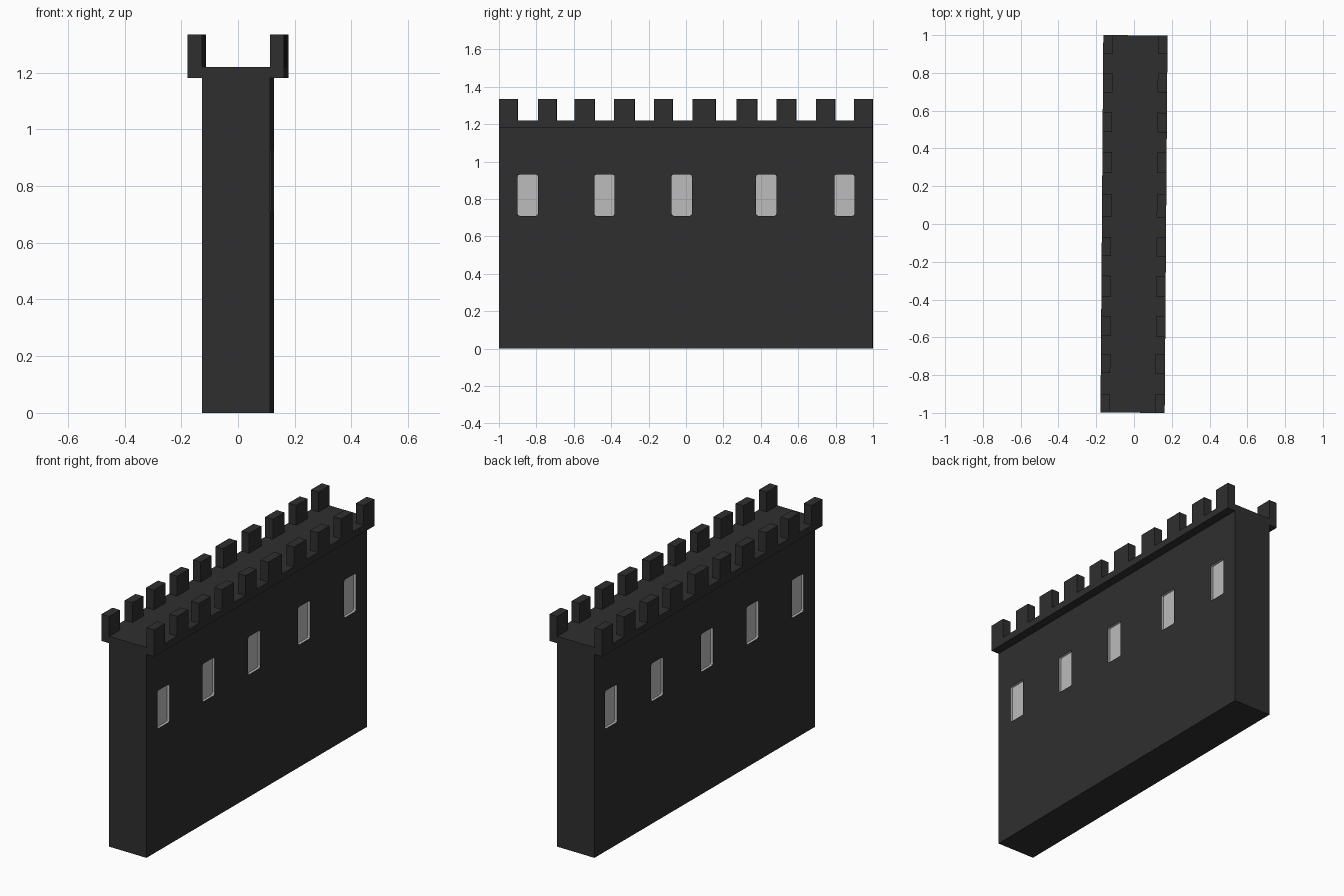
import bpy, bmesh
from mathutils import Matrix, Vector

if "Cube" in bpy.data.objects:
    bpy.data.objects.remove(bpy.data.objects["Cube"])

SKEW = Matrix.Rotation(-0.0075, 4, 'Z')   # the whole wall is turned very slightly


def material(name, rgb):
    m = bpy.data.materials.new(name)
    m.diffuse_color = (*rgb, 1)
    m.use_nodes = True
    m.node_tree.nodes["Principled BSDF"].inputs["Base Color"].default_value = m.diffuse_color
    return m


stone = material("dark stone", (0.028, 0.028, 0.028))
pane = material("pale window", (0.50, 0.50, 0.50))


def add_box(bm, lo, hi, round_x=0.0):
    """Box from corner lo to corner hi; round_x rounds the edges along x."""
    lo, hi = Vector(lo), Vector(hi)
    mat = Matrix.Translation((lo + hi) / 2) @ Matrix.Diagonal((*(hi - lo), 1))
    verts = bmesh.ops.create_cube(bm, size=1, matrix=mat)["verts"]
    if round_x:
        edges = {e for v in verts for e in v.link_edges
                 if abs(e.verts[0].co.x - e.verts[1].co.x) > 1e-5}
        bmesh.ops.bevel(bm, geom=list(edges), offset=round_x, segments=2,
                        profile=0.5, affect='EDGES')


def make(name, boxes, round_x=0.0, index=0):
    bm = bmesh.new()
    for lo, hi in boxes:
        add_box(bm, lo, hi, round_x)
    for f in bm.faces:
        f.material_index = index
    bmesh.ops.transform(bm, matrix=SKEW, verts=bm.verts)
    bmesh.ops.recalc_face_normals(bm, faces=bm.faces)
    me = bpy.data.meshes.new(name)
    bm.to_mesh(me)
    bm.free()
    me.materials.append(stone)
    me.materials.append(pane)
    ob = bpy.data.objects.new(name, me)
    bpy.context.collection.objects.link(ob)
    return ob


L = 0.999            # half length
W, P = 0.12, 0.17    # half thickness of the wall and of the parapet
Z_LEDGE, Z_WALK, Z_TOP = 1.18, 1.22, 1.335

# Main wall
wall = make("wall", [((-W, -L, 0), (W, L, Z_LEDGE))])

# Shallow window recesses on both long sides
window_y = [-0.845, -0.435, -0.022, 0.43, 0.848]
DEPTH, HALF = 0.015, 0.054
recesses = []
for y in window_y:
    for x0, x1 in ((W - DEPTH, W + 0.05), (-W - 0.05, -W + DEPTH)):
        recesses.append(((x0, y - HALF, 0.71), (x1, y + HALF, 0.93)))
cutter = make("window_cutter", recesses, 0.01, 1)
cutter.hide_render = True
mod = wall.modifiers.new("windows", 'BOOLEAN')
mod.operation = 'DIFFERENCE'
mod.solver = 'EXACT'
mod.object = cutter
deps = bpy.context.evaluated_depsgraph_get()
cut_mesh = bpy.data.meshes.new_from_object(wall.evaluated_get(deps))
wall.modifiers.clear()
wall.data = cut_mesh
bpy.data.objects.remove(cutter)

# Overhanging walkway slab
make("walkway", [((-P, -L, Z_LEDGE), (P, L, Z_WALK))])

# Battlements along both edges
merlons = [(-L, -0.9), (-0.79, -0.69), (-0.594, -0.487), (-0.384, -0.275),
           (-0.17, -0.07), (0.036, 0.158), (0.27, 0.38), (0.486, 0.59),
           (0.696, 0.799), (0.9, L)]
for side, x0, x1 in (("right", W, P), ("left", -P, -W)):
    make(side + "_battlements",
         [((x0, a, Z_WALK), (x1, b, Z_TOP)) for a, b in merlons])
